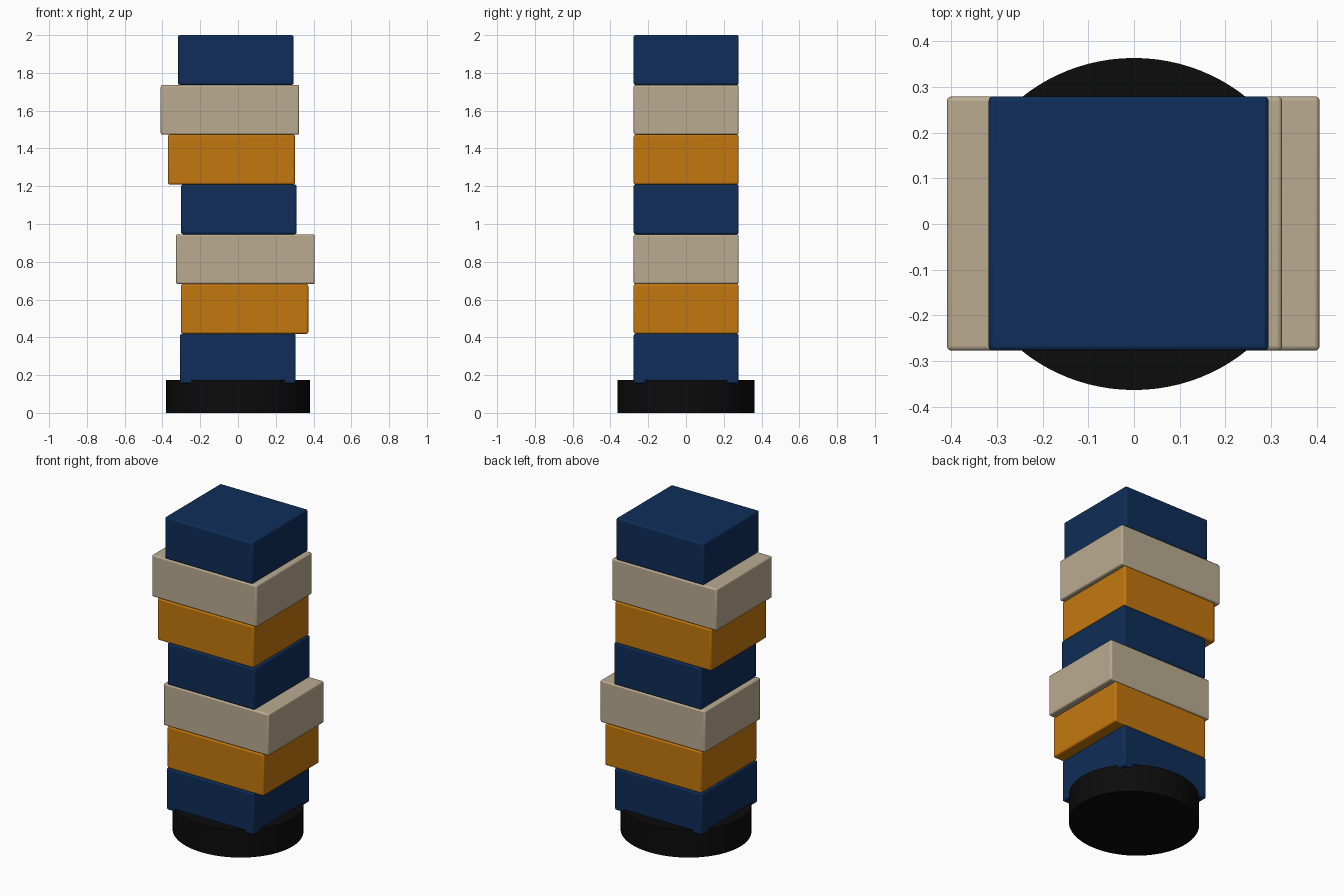
import bpy

cube = bpy.data.objects.get("Cube")
if cube:
    bpy.data.objects.remove(cube, do_unlink=True)


def material(name, rgb):
    mat = bpy.data.materials.new(name)
    mat.use_nodes = True
    mat.diffuse_color = (*rgb, 1)
    mat.node_tree.nodes["Principled BSDF"].inputs["Base Color"].default_value = (*rgb, 1)
    return mat


navy = material("navy", (0.0045, 0.027, 0.098))
orange = material("orange", (0.55, 0.187, 0.0045))
beige = material("beige", (0.49, 0.41, 0.28))
black = material("black", (0.0035, 0.0035, 0.0035))


def finish(obj, name, mat, angle):
    obj.name = name
    obj.data.materials.append(mat)
    bpy.ops.object.transform_apply(location=False, rotation=False, scale=True)
    bpy.ops.object.shade_smooth_by_angle(angle=angle)


# Round base
BASE_TOP = 0.175
bpy.ops.mesh.primitive_cylinder_add(vertices=96, radius=1, depth=BASE_TOP,
                                    location=(0, 0, BASE_TOP / 2))
base = bpy.context.object
base.scale = (0.38, 0.363, 1)
finish(base, "round_base", black, 0.6)

# Stacked blocks, bottom to top: name, left edge, right edge, colour
blocks = [
    ("bottom_navy_block", -0.307, 0.305, navy),
    ("lower_orange_block", -0.302, 0.372, orange),
    ("lower_beige_block", -0.328, 0.406, beige),
    ("middle_navy_block", -0.301, 0.310, navy),
    ("upper_orange_block", -0.371, 0.302, orange),
    ("upper_beige_block", -0.409, 0.324, beige),
    ("top_navy_block", -0.318, 0.294, navy),
]
STACK_BOTTOM = 0.155
height = (2 - STACK_BOTTOM) / len(blocks)
for i, (name, x0, x1, mat) in enumerate(blocks):
    bpy.ops.mesh.primitive_cube_add(
        size=1, location=((x0 + x1) / 2, 0.001, STACK_BOTTOM + (i + 0.5) * height))
    block = bpy.context.object
    block.scale = (x1 - x0, 0.556, height)
    finish(block, name, mat, 0.6)
    bevel = block.modifiers.new("soft_edges", "BEVEL")
    bevel.width = 0.01
    bevel.segments = 3
